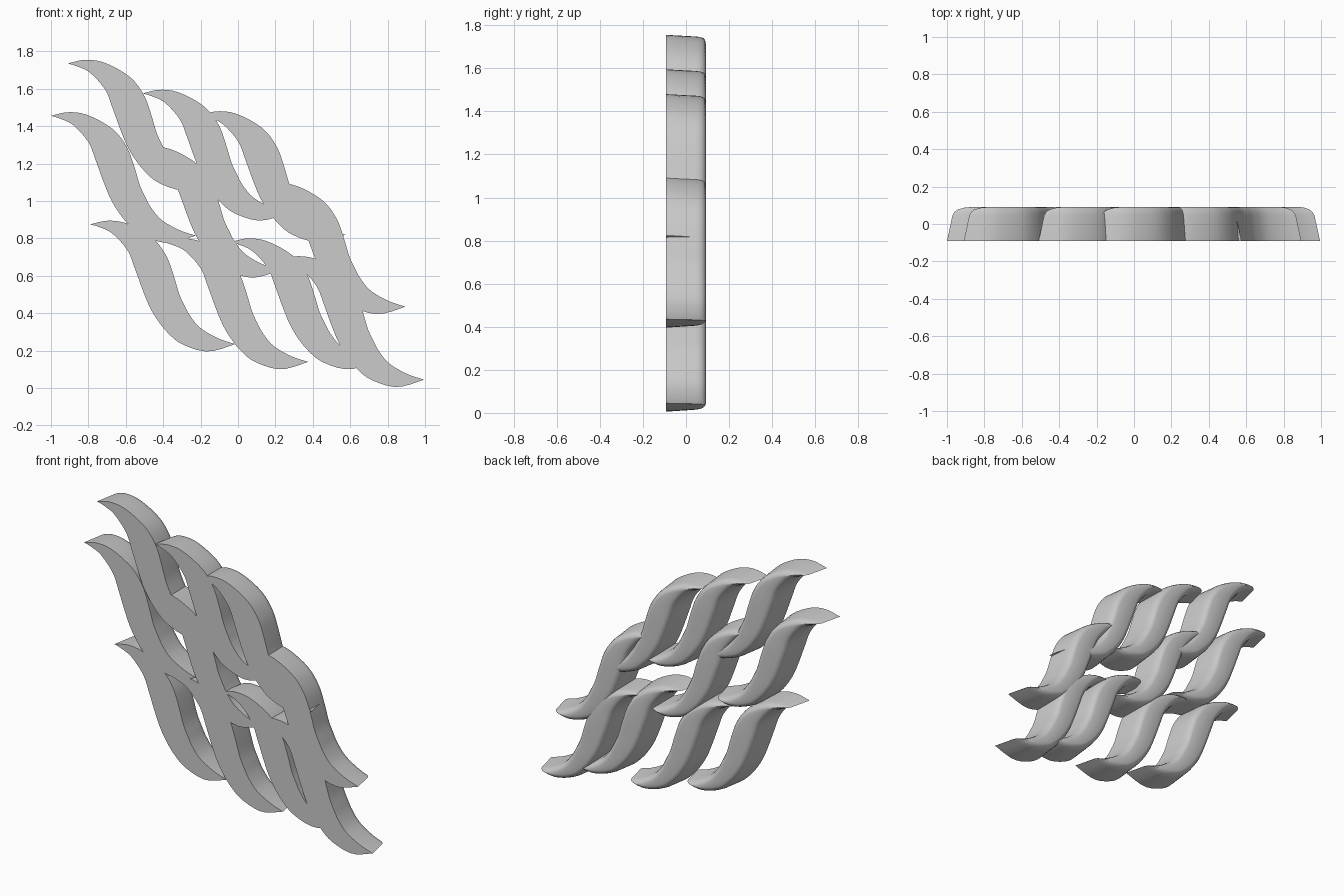
import bpy, bmesh, math
from mathutils import Vector

if "Cube" in bpy.data.objects:
    bpy.data.objects.remove(bpy.data.objects["Cube"])

# Paired left and right edge points of one wave strand, in hundredths, from its upper tip
LEFT = [(0, 0), (5, -1.5), (12, -5), (20, -14), (24, -24), (28, -35),
        (31.5, -43.5), (35.5, -50.5), (41, -57.5), (49, -64), (63, -68), (77.5, -64)]
RIGHT = [(0, 0), (9.5, 2), (20, 0.3), (33, -7), (40.5, -16.5), (44.5, -27),
         (47.5, -37), (50.5, -43.5), (53.5, -49), (59, -55.5), (68.5, -61), (77.5, -64)]

# Depth and inset of each ring, from the flat front to the rounded back
RINGS = [(-0.092, 0), (0.045, 0.012), (0.064, 0.016), (0.078, 0.023),
         (0.088, 0.034), (0.092, 0.046)]

# Upper tip of every strand
TIPS = [(-0.91, 1.735), (-0.51, 1.575), (-0.20, 1.46),
        (-1.00, 1.455), (-0.55, 1.27), (0.12, 1.075),
        (-0.79, 0.875), (-0.40, 0.78), (-0.04, 0.78), (0.22, 0.685)]

STEPS = 40


def smooth_point(points, u):
    """Point on a smooth curve through the points, u from 0 to 1."""
    last = len(points) - 1
    i = min(int(u * last), last - 1)
    t = u * last - i
    a, b, c, d = [Vector(points[min(max(k, 0), last)]) / 100 for k in range(i - 1, i + 3)]
    return b + t / 2 * (c - a + t * (2 * a - 5 * b + 4 * c - d + t * (3 * (b - c) + d - a)))


def pair(u):
    return smooth_point(LEFT, u), smooth_point(RIGHT, u)


def half_width(u):
    left, right = pair(u)
    return (right - left).length / 2


def trim(inset, start, inward):
    """First place along the strand wide enough for the inset."""
    u = start
    while half_width(u) < inset * 1.02:
        u += inward
    return u


def ring_points(inset):
    begin, end = trim(inset, 0, 0.002), trim(inset, 1, -0.002)
    lefts, rights = [], []
    for k in range(STEPS + 1):
        left, right = pair(begin + (end - begin) * k / STEPS)
        across = (right - left).normalized() * inset
        lefts.append(left + across)
        rights.append(right - across)
    return lefts + rights[::-1]


def strand_mesh():
    bm = bmesh.new()
    rings = [[bm.verts.new((p.x, y, p.y)) for p in ring_points(inset)] for y, inset in RINGS]
    count = len(rings[0])
    # Side walls
    for low, high in zip(rings, rings[1:]):
        for k in range(count):
            n = (k + 1) % count
            bm.faces.new((low[k], low[n], high[n], high[k]))
    # Front and back faces
    for ring in (rings[0], rings[-1]):
        for k in range(STEPS):
            bm.faces.new((ring[k], ring[k + 1], ring[-k - 2], ring[-k - 1]))
    bmesh.ops.remove_doubles(bm, verts=bm.verts, dist=0.0001)
    bmesh.ops.recalc_face_normals(bm, faces=bm.faces)
    mesh = bpy.data.meshes.new("wave_strand")
    bm.to_mesh(mesh)
    bm.free()
    return mesh


grey = bpy.data.materials.new("light_grey")
grey.use_nodes = True
colour = (0.6, 0.6, 0.6, 1)
grey.diffuse_color = colour
grey.node_tree.nodes["Principled BSDF"].inputs["Base Color"].default_value = colour

strand = strand_mesh()
strand.materials.append(grey)

# Place the strands
bpy.ops.object.select_all(action="DESELECT")
for number, (x, z) in enumerate(TIPS, 1):
    wave = bpy.data.objects.new(f"wave_strand_{number}", strand)
    wave.location = (x, 0, z)
    bpy.context.collection.objects.link(wave)

# Smooth the shared mesh, keeping the front rim sharp
wave.select_set(True)
bpy.context.view_layer.objects.active = wave
bpy.ops.object.shade_smooth_by_angle(angle=math.radians(35))
